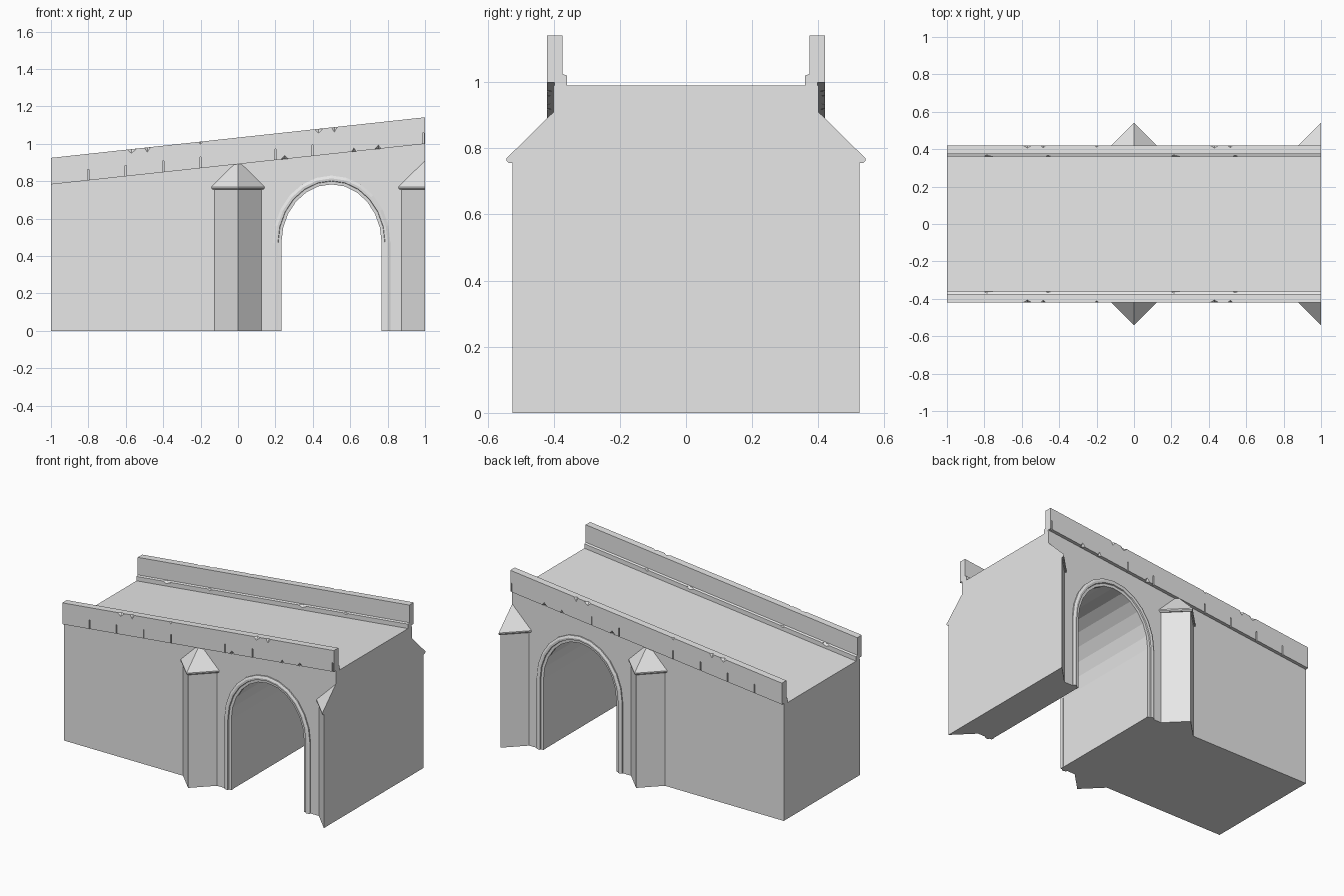
import bpy, bmesh, math
from mathutils import Matrix, Vector

cube = bpy.data.objects.get("Cube")
if cube:
    bpy.data.objects.remove(cube, do_unlink=True)

stone = bpy.data.materials.new("grey_stone")
stone.use_nodes = True
GREY = (0.8, 0.8, 0.8, 1)
stone.diffuse_color = GREY
stone.node_tree.nodes["Principled BSDF"].inputs["Base Color"].default_value = GREY

SLOPE = 0.1085      # rise of the deck along x
ARCH_X, HALF_SPAN, SPRING, RISE = 0.5, 0.27, 0.47, 0.315


def finish(name, bm):
    bmesh.ops.recalc_face_normals(bm, faces=bm.faces)
    mesh = bpy.data.meshes.new(name)
    bm.to_mesh(mesh)
    bm.free()
    mesh.materials.append(stone)
    obj = bpy.data.objects.new(name, mesh)
    bpy.context.collection.objects.link(obj)
    return obj


def loft(name, loops):
    """Skin a row of matching closed loops and cap both ends."""
    bm = bmesh.new()
    rows = [[bm.verts.new(p) for p in loop] for loop in loops]
    n = len(rows[0])
    for a, b in zip(rows, rows[1:]):
        for i in range(n):
            j = (i + 1) % n
            bm.faces.new((a[i], a[j], b[j], b[i]))
    bm.faces.new(rows[0])
    bm.faces.new(rows[-1])
    bmesh.ops.remove_doubles(bm, verts=bm.verts, dist=1e-5)
    return finish(name, bm)


def arch(offset):
    """Outline of the opening, from ground to ground, grown by an offset."""
    a, r = HALF_SPAN + offset, RISE + offset
    pts = [(ARCH_X - a, 0)]
    for i in range(13):
        t = math.pi * i / 12
        pts.append((ARCH_X - a * math.cos(t), SPRING + r * math.sin(t)))
    return pts + [(ARCH_X + a, 0)]


# Body with sloping deck and arched passage
outline = [(-1, 0)] + arch(0) + [(1, 0), (1, 0.99), (-1, 0.99 - 2 * SLOPE)]
loft("bridge_body", [[(x, y, z) for x, z in outline] for y in (-0.4, 0.4)])


# Moulded arch surround
def arch_surround(name, s):
    section = [(-0.002, 0.38), (-0.002, 0.402), (0.015, 0.404), (0.017, 0.412),
               (0.03, 0.414), (0.045, 0.408), (0.045, 0.38)]
    rails = [[(x, s * y, z) for x, z in arch(d)] for d, y in section]
    loft(name, list(zip(*rails)))


# Pointed buttress with an overhanging pyramid cap; the end one is cut in half
def buttress(name, x, s, half):
    def plan(w, z):
        right = [] if half else [(x + w, s * 0.4, z)]
        root = [(x, s * 0.39, z)] if half else []
        return [(x - w, s * 0.4, z), (x, s * (0.4 + w), z)] + right + root

    loft(name, [plan(0.125, 0), plan(0.125, 0.765)])
    tip = [(x, s * 0.4, 0.91)] * 3
    loft(name + "_cap", [plan(0.135, 0.755), plan(0.142, 0.762),
                         plan(0.142, 0.77), tip])


# Slots and chips taken out of a parapet
def wear_cutter(s):
    bm = bmesh.new()

    def place(x, y, z, size, chip=True):
        m = Matrix.LocRotScale(Vector((x, s * y, z + SLOPE * x)), None, Vector(size))
        if chip:
            bmesh.ops.create_uvsphere(bm, u_segments=4, v_segments=2, radius=1, matrix=m)
        else:
            bmesh.ops.create_cube(bm, size=1, matrix=m)

    for x in (-0.8, -0.6, -0.4, -0.2, 0.2, 0.4, 0.99):
        place(x, 0.42, 0.92, (0.007, 0.018, 0.06), False)
    for start in (-1, 0):
        place(start + 0.43, 0.42, 1.033, (0.025, 0.014, 0.022))
        place(start + 0.515, 0.42, 1.033, (0.016, 0.012, 0.026))
        place(start + 0.22, 0.36, 0.913, (0.035, 0.012, 0.015))
        place(start + 0.54, 0.36, 0.913, (0.02, 0.008, 0.012))
    place(-0.2, 0.42, 1.033, (0.012, 0.01, 0.014))
    for x, w in ((0.25, 0.02), (0.62, 0.012), (0.75, 0.018)):
        place(x, 0.42, 0.891, (w, 0.014, 0.02))
    return finish("wear_cutter", bm)


# Parapet with inner kerb and outer overhang
def parapet(name, s):
    section = [(0.36, 0.86), (0.36, 0.911), (0.373, 0.916), (0.373, 1.033),
               (0.42, 1.033), (0.42, 0.891), (0.398, 0.891), (0.398, 0.86)]
    wall = loft(name, [[(x, s * y, z + SLOPE * x) for y, z in section]
                       for x in (-1, 1)])
    cutter = wear_cutter(s)
    cutter.hide_render = True
    mod = wall.modifiers.new("wear", "BOOLEAN")
    mod.operation, mod.solver, mod.object = "DIFFERENCE", "EXACT", cutter
    bpy.context.view_layer.objects.active = wall
    bpy.ops.object.modifier_apply(modifier=mod.name)
    bpy.data.objects.remove(cutter, do_unlink=True)


for side, s in (("front", -1), ("back", 1)):
    arch_surround(side + "_arch_surround", s)
    buttress(side + "_middle_buttress", 0, s, False)
    buttress(side + "_end_buttress", 1, s, True)
    parapet(side + "_parapet", s)
